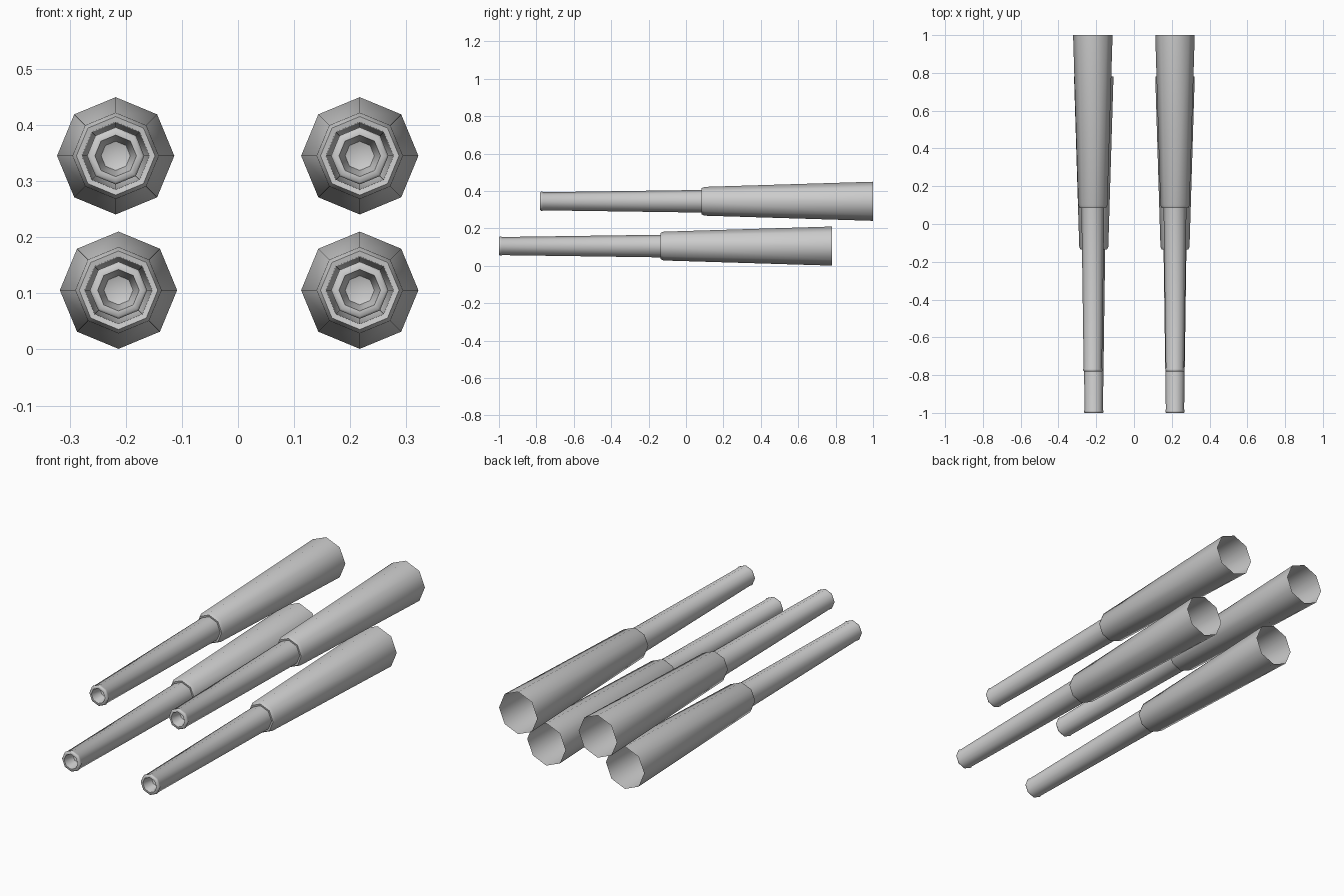
import bpy, bmesh, math

if "Cube" in bpy.data.objects:
    bpy.data.objects.remove(bpy.data.objects["Cube"])

SIDES = 8
# (distance from muzzle, radius) from the bore out to the open rear sleeve
PROFILE = [(0.055, 0.026), (0.008, 0.035), (0.0, 0.037), (0.0, 0.047),
           (0.004, 0.051), (0.012, 0.051), (0.018, 0.0485),
           (0.866, 0.0605), (0.864, 0.070), (0.880, 0.077), (1.78, 0.1045)]


def barrel(name, x, muzzle_y, z):
    bm = bmesh.new()
    rings = []
    for d, r in PROFILE:
        ring = []
        for i in range(SIDES):
            a = 2 * math.pi * i / SIDES
            ring.append(bm.verts.new((x + r * math.sin(a), muzzle_y + d,
                                      z + r * math.cos(a))))
        rings.append(ring)
    for a, b in zip(rings, rings[1:]):
        for i in range(SIDES):
            j = (i + 1) % SIDES
            bm.faces.new((a[i], a[j], b[j], b[i]))
    # bore floor
    tip = bm.verts.new((x, muzzle_y + 0.065, z))
    for i in range(SIDES):
        bm.faces.new((rings[0][(i + 1) % SIDES], rings[0][i], tip))
    bm.normal_update()
    # normals face outward on the rear sleeve
    f = max(bm.faces, key=lambda f: f.calc_center_median().y)
    c = f.calc_center_median()
    if f.normal.x * (c.x - x) + f.normal.z * (c.z - z) < 0:
        bmesh.ops.reverse_faces(bm, faces=bm.faces[:])
    mesh = bpy.data.meshes.new(name)
    bm.to_mesh(mesh)
    bm.free()
    ob = bpy.data.objects.new(name, mesh)
    bpy.context.collection.objects.link(ob)
    bpy.ops.object.select_all(action='DESELECT')
    ob.select_set(True)
    bpy.context.view_layer.objects.active = ob
    bpy.ops.object.shade_smooth_by_angle(angle=math.radians(50))


# two staggered pairs of barrels
barrel("upper_left_barrel", -0.218, -0.78, 0.345)
barrel("upper_right_barrel", 0.217, -0.78, 0.345)
barrel("lower_left_barrel", -0.213, -1.0, 0.1055)
barrel("lower_right_barrel", 0.217, -1.0, 0.1055)
